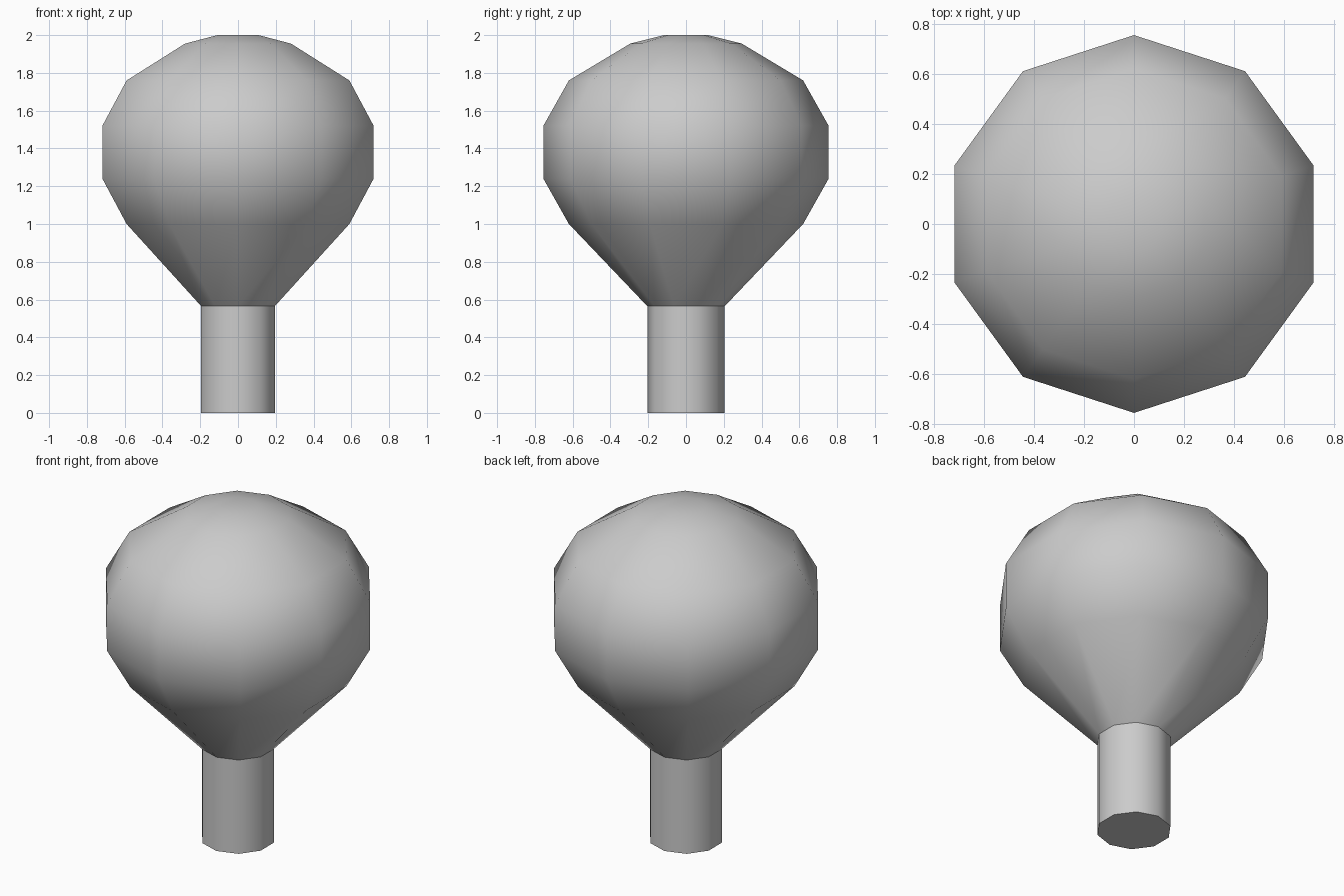
import bpy, bmesh, math

if "Cube" in bpy.data.objects:
    bpy.data.objects.remove(bpy.data.objects["Cube"])

SIDES = 10


def lathe(name, profile, cap_bottom=False, cap_top=False):
    """Spin a (radius, z) profile into a ten-sided solid, corner facing +y."""
    bm = bmesh.new()
    rings = []
    for r, z in profile:
        ring = []
        for i in range(SIDES):
            a = math.pi / 2 + i * math.tau / SIDES
            ring.append(bm.verts.new((r * math.cos(a), r * math.sin(a), z)))
        rings.append(ring)
    for low, high in zip(rings, rings[1:]):
        for i in range(SIDES):
            j = (i + 1) % SIDES
            bm.faces.new((low[i], low[j], high[j], high[i]))
    if cap_bottom:
        bm.faces.new(rings[0][::-1])
    if cap_top:
        bm.faces.new(rings[-1])
    mesh = bpy.data.meshes.new(name)
    bm.to_mesh(mesh)
    bm.free()
    obj = bpy.data.objects.new(name, mesh)
    bpy.context.collection.objects.link(obj)
    # Smooth sides, sharp rims
    bpy.ops.object.select_all(action='DESELECT')
    obj.select_set(True)
    bpy.context.view_layer.objects.active = obj
    bpy.ops.object.shade_smooth_by_angle(angle=math.radians(60))
    return obj


# Straight trunk, closed underneath
lathe("trunk", [(0.205, 0), (0.205, 0.565)], cap_bottom=True)

# Rounded crown tapering down onto the trunk
lathe("crown", [(0.205, 0.565), (0.62, 1.0), (0.755, 1.24), (0.755, 1.52),
                (0.62, 1.76), (0.295, 1.955), (0.115, 2.0)], cap_top=True)
